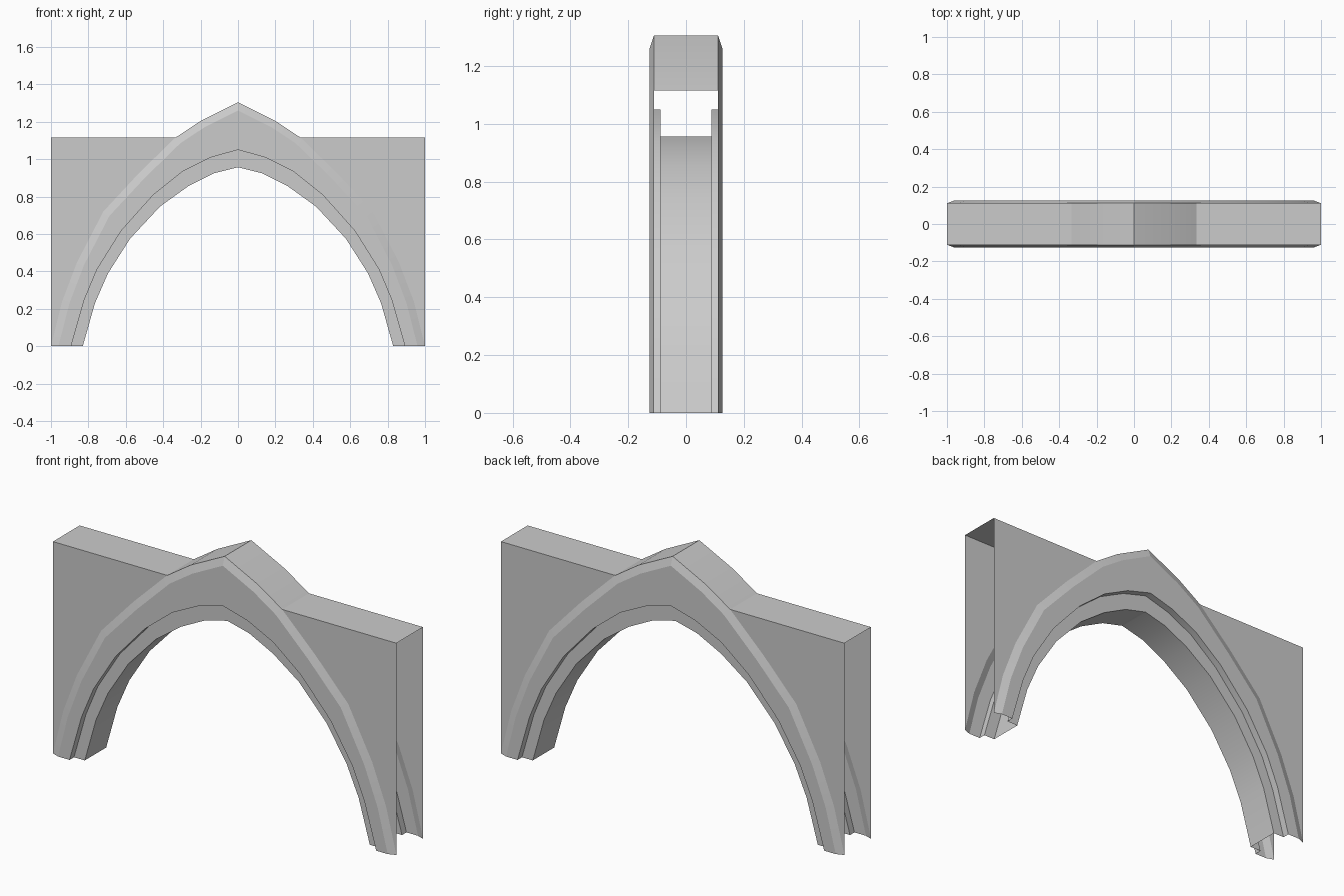
import bpy, bmesh, math
from mathutils import Vector

cube = bpy.data.objects.get("Cube")
if cube:
    bpy.data.objects.remove(cube, do_unlink=True)

WALL_Y, FACE_Y, SOFFIT_Y = 0.111, 0.126, 0.089
ROOF_Z = 1.115

stone = bpy.data.materials.new("grey_stone")
stone.use_nodes = True
GREY = (0.6, 0.6, 0.6, 1.0)
stone.diffuse_color = GREY
stone.node_tree.nodes["Principled BSDF"].inputs["Base Color"].default_value = GREY

# Half profiles of the pointed arch (x, z), from apex to foot
OUTER = [(0, 1.305), (.198, 1.206), (.335, ROOF_Z), (.53, .925),
         (.72, .72), (.86, .45), (.94, .24), (1, 0)]
MIDDLE = [(0, 1.05), (.144, 1.01), (.294, .936), (.455, .807),
          (.626, .615), (.754, .41), (.823, .245), (.893, 0)]
INNER = [(0, .957), (.128, .925), (.267, .855), (.417, .747),
         (.577, .575), (.695, .39), (.765, .23), (.83, 0)]


def inset(half, d):
    """Move a half profile inwards, keeping apex on the axis and foot on the floor."""
    pts = [Vector(p) for p in half]
    result = []
    for i, p in enumerate(pts):
        t = (pts[min(i + 1, len(pts) - 1)] - pts[max(i - 1, 0)]).normalized()
        result.append(p + Vector((t.y, -t.x)) * d)
    result[0] = Vector((0, half[0][1] - d * 1.1))
    result[-1] = Vector((half[-1][0] - d, 0))
    return [tuple(p) for p in result]


def mirrored(half):
    return [(-x, z) for x, z in reversed(half[1:])] + list(half)


def finish(name, bm):
    mesh = bpy.data.meshes.new(name)
    bm.to_mesh(mesh)
    bm.free()
    obj = bpy.data.objects.new(name, mesh)
    bpy.context.collection.objects.link(obj)
    mesh.materials.append(stone)
    bpy.ops.object.select_all(action='DESELECT')
    obj.select_set(True)
    bpy.context.view_layer.objects.active = obj
    bpy.ops.object.shade_smooth_by_angle(angle=math.radians(18))


def loft(name, rows, flip=False):
    """Skin a series of (profile, y) rows."""
    bm = bmesh.new()
    grid = [[bm.verts.new((x, y, z)) for x, z in path] for path, y in rows]
    for a, b in zip(grid, grid[1:]):
        for k in range(len(a) - 1):
            quad = [a[k], a[k + 1], b[k + 1], b[k]]
            bm.faces.new(quad[::-1] if flip else quad)
    finish(name, bm)


# Moulded arch: bevel, face, rebate and soffit, open at the feet
outer, bevel = mirrored(OUTER), mirrored(inset(OUTER, 0.04))
middle, inner = mirrored(MIDDLE), mirrored(INNER)
section = [(outer, WALL_Y), (bevel, FACE_Y), (middle, FACE_Y),
           (middle, SOFFIT_Y), (inner, SOFFIT_Y)]
loft("arch_moulding",
     [(p, -y) for p, y in section] + section[::-1], flip=True)

# Flat roof with the arch crown rising through it
roof = mirrored(OUTER[:3] + [(1, ROOF_Z)])
loft("roof", [(roof, -WALL_Y), (roof, WALL_Y)])

# Thin walls between the arch and the roof, ends left open
for side, label in ((1, "left"), (-1, "right")):
    for face, where in ((-1, "front"), (1, "back")):
        bm = bmesh.new()
        verts = [bm.verts.new((side * x, face * WALL_Y, z))
                 for x, z in OUTER[2:] + [(1, ROOF_Z)]]
        bm.faces.new(verts if side * face < 0 else verts[::-1])
        finish(f"{where}_{label}_wall", bm)
